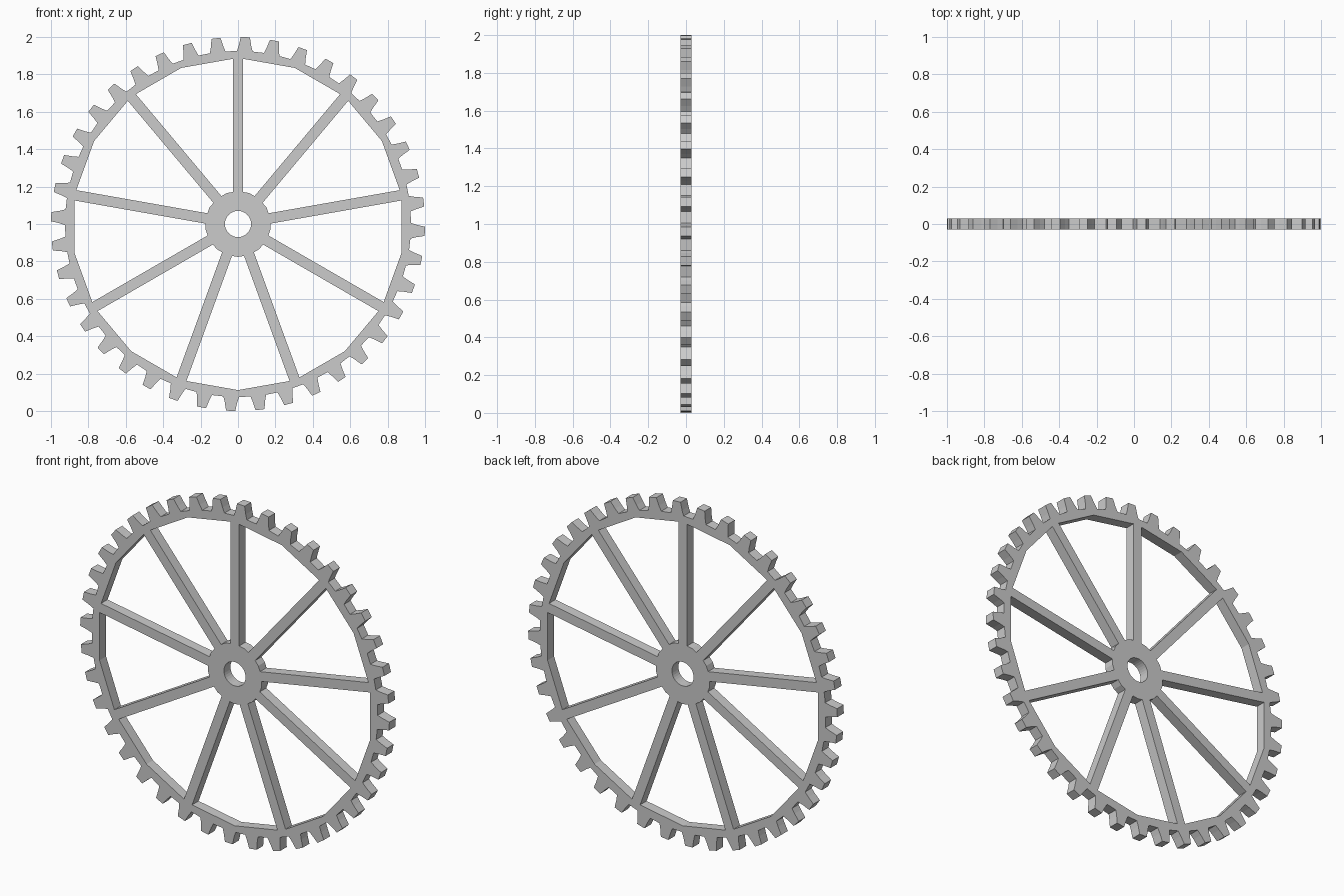
import bpy
from math import sin, cos, radians

if "Cube" in bpy.data.objects:
    bpy.data.objects.remove(bpy.data.objects["Cube"])

CENTRE_Z = 1.0
HALF_DEPTH = 0.03
TEETH, SPOKES = 40, 9
PITCH = 360 / TEETH


def polar(r, deg):
    """Point at radius r, clockwise from the top."""
    a = radians(deg)
    return (r * sin(a), r * cos(a))


def polygon(r, sides, start=0):
    return [polar(r, start + i * 360 / sides) for i in range(sides)]


def plate(name, loops):
    """Flat plate from closed outlines (inner ones become holes), facing -y."""
    cu = bpy.data.curves.new(name, 'CURVE')
    cu.dimensions = '2D'
    cu.fill_mode = 'BOTH'
    cu.extrude = HALF_DEPTH
    for loop in loops:
        sp = cu.splines.new('POLY')
        sp.points.add(len(loop) - 1)
        for p, (x, y) in zip(sp.points, loop):
            p.co = (x, y, 0, 1)
        sp.use_cyclic_u = True
    ob = bpy.data.objects.new(name, cu)
    bpy.context.collection.objects.link(ob)
    ob.location = (0, 0, CENTRE_Z)
    ob.rotation_euler = (radians(90), 0, 0)
    bpy.ops.object.select_all(action='DESELECT')
    ob.select_set(True)
    bpy.context.view_layer.objects.active = ob
    bpy.ops.object.convert(target='MESH')
    ob = bpy.context.object
    for f in ob.data.polygons:
        f.use_smooth = False
    return ob


# Toothed rim: one tapered tooth repeated, with an 18-sided opening
tooth = [(-2.6, 0.925), (-2.0, 0.955), (-1.4, 1.0),
         (1.4, 1.0), (2.0, 0.955), (2.6, 0.925)]
outer = [polar(r, PITCH * (i + 0.25) + a)
         for i in range(TEETH) for a, r in tooth]
plate("toothed_rim", [outer, polygon(0.888, 2 * SPOKES)])

# Hub with a round bore
plate("hub", [polygon(0.176, 2 * SPOKES), polygon(0.07, 32)])

# Spokes
w = 0.028
for i in range(SPOKES):
    ob = plate(f"spoke_{i + 1}", [[(-w, 0.168), (w, 0.168), (w, 0.888), (-w, 0.888)]])
    ob.rotation_euler = (radians(90), radians(i * 360 / SPOKES), 0)
